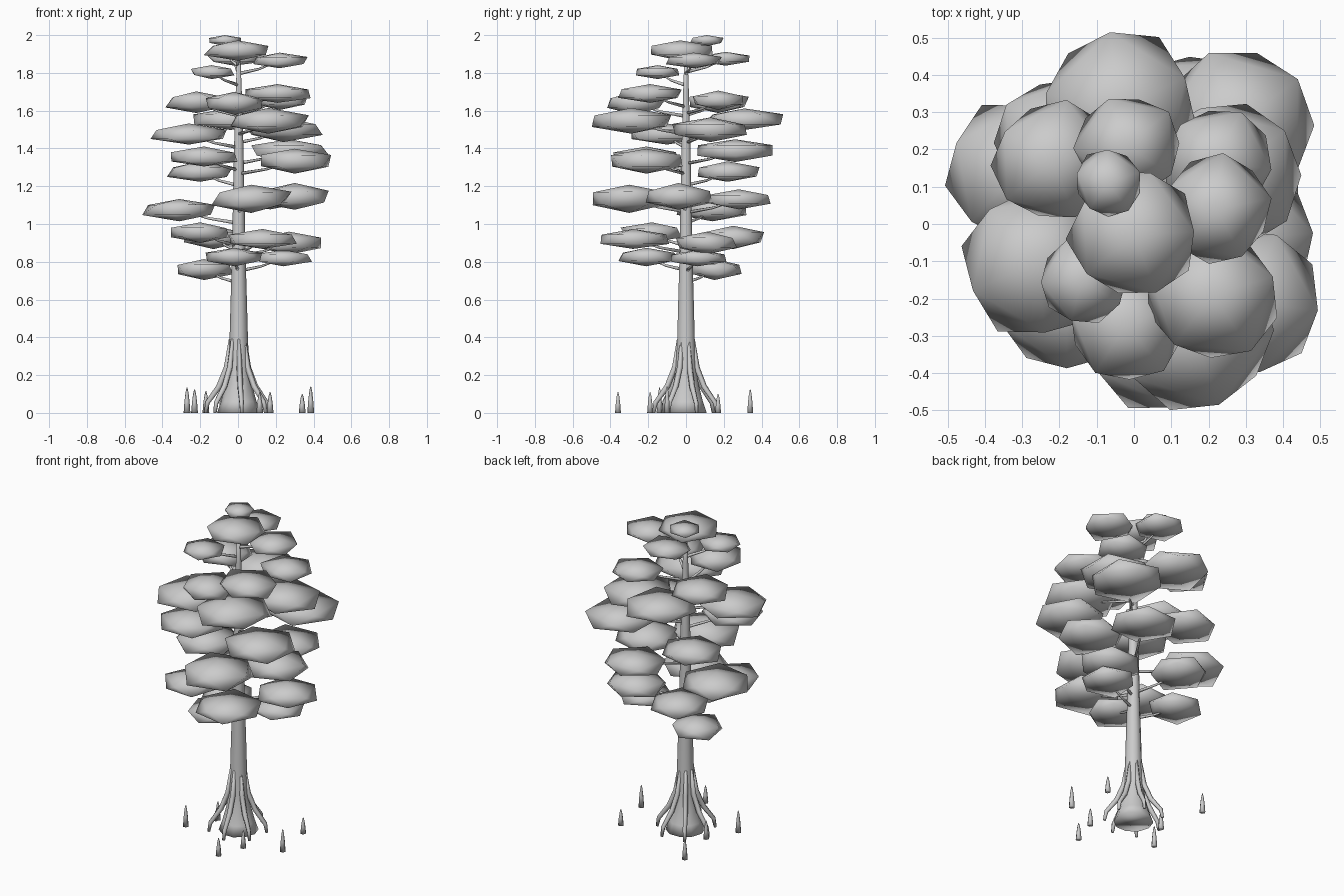
import bpy, bmesh, math, random
from mathutils import Vector, Matrix

if "Cube" in bpy.data.objects:
    bpy.data.objects.remove(bpy.data.objects["Cube"])

random.seed(11)


def finish(name, bm, smooth):
    """Turn a bmesh into a named object, smooth below the given angle."""
    bmesh.ops.recalc_face_normals(bm, faces=bm.faces)
    me = bpy.data.meshes.new(name)
    bm.to_mesh(me)
    bm.free()
    ob = bpy.data.objects.new(name, me)
    bpy.context.collection.objects.link(ob)
    bpy.ops.object.select_all(action='DESELECT')
    bpy.context.view_layer.objects.active = ob
    ob.select_set(True)
    bpy.ops.object.shade_smooth_by_angle(angle=math.radians(smooth))
    return ob


def loft(name, rings, smooth=180):
    """Skin a list of equal-length point rings and cap both ends."""
    bm = bmesh.new()
    rows = [[bm.verts.new(p) for p in ring] for ring in rings]
    n = len(rows[0])
    for a, b in zip(rows, rows[1:]):
        for i in range(n):
            j = (i + 1) % n
            bm.faces.new((a[i], a[j], b[j], b[i]))
    bm.faces.new(rows[0][::-1])
    bm.faces.new(rows[-1])
    return finish(name, bm, smooth)


def circle(c, r, n, rot=None):
    pts = [Vector((math.cos(t), math.sin(t), 0)) * r
           for t in (2 * math.pi * i / n for i in range(n))]
    return [Vector(c) + (rot @ p if rot else p) for p in pts]


def tube(name, path, radii, n=5):
    """Tapered tube along a short path."""
    path = [Vector(p) for p in path]
    rings = []
    for i, p in enumerate(path):
        d = path[min(i + 1, len(path) - 1)] - path[max(i - 1, 0)]
        rot = d.to_track_quat('Z', 'Y').to_matrix()
        rings.append(circle(p, radii[i], n, rot))
    return loft(name, rings)


# Trunk with a flared base
profile = [(0, .115), (.06, .094), (.15, .07), (.25, .056), (.38, .049), (.6, .043),
           (.8, .037), (1.1, .031), (1.4, .025), (1.7, .016), (1.91, .008)]
loft("trunk", [circle((.004, 0, z), r, 10) for z, r in profile])

# Stilt roots running down the flare and stepping out to the ground
for i in range(7):
    a = math.radians(225 + i * 360 / 7)
    path = [(r * math.cos(a), r * math.sin(a), z)
            for r, z in ((.04, .39), (.06, .24), (.10, .14), (.162, .055), (.172, 0))]
    tube(f"root_{i}", path, (.009, .016, .016, .013, .009))

# Root knees standing around the tree: x, y, height
for i, (x, y, h) in enumerate([(.34, .17, .10), (.385, -.10, .14), (.115, -.36, .11),
                               (-.27, -.14, .135), (-.17, .04, .115),
                               (.17, -.19, .11), (-.23, .34, .125)]):
    loft(f"knee_{i}", [circle((x, y, z * h), r, 6)
                       for z, r in ((0, .018), (.45, .0135), (.8, .008), (1, .002))])

# Foliage pads: x, y, z, radius, height
pads = [(-.07, .11, 1.972, .088, .055), (.0, -.03, 1.92, .17, .10),
        (.22, .04, 1.865, .14, .075), (-.02, .21, 1.875, .135, .07),
        (-.14, -.15, 1.805, .115, .07), (.21, -.19, 1.69, .175, .095),
        (-.22, .17, 1.645, .155, .11), (-.02, -.27, 1.64, .155, .11),
        (.22, .17, 1.655, .14, .09), (.16, -.29, 1.545, .21, .125),
        (-.04, .31, 1.555, .205, .11), (-.26, -.10, 1.475, .20, .10),
        (.24, .13, 1.50, .20, .115), (.27, .26, 1.39, .20, .11),
        (.30, -.21, 1.335, .19, .125), (-.18, -.21, 1.355, .18, .10),
        (-.20, .22, 1.275, .165, .10), (.07, -.30, 1.135, .20, .14),
        (.30, -.04, 1.145, .18, .13), (.17, .28, 1.13, .18, .10),
        (-.31, .14, 1.075, .19, .11), (-.20, -.18, .955, .155, .10),
        (-.13, .25, .93, .16, .11), (.13, -.28, .92, .18, .10),
        (.27, .11, .90, .17, .11), (-.18, .15, .76, .145, .10),
        (-.02, -.21, .825, .15, .09), (.24, .06, .82, .15, .08)]

for i, (x, y, z, r, h) in enumerate(pads):
    # Flattened, uneven, smooth-shaded icosahedron
    bm = bmesh.new()
    bmesh.ops.create_icosphere(bm, subdivisions=1, radius=1)
    spin = Matrix.Rotation(random.uniform(0, 6.28), 3, 'Z')
    for v in bm.verts:
        p = spin @ v.co.normalized() * random.uniform(.93, 1.07)
        v.co = Vector((x + p.x * r * 1.13, y + p.y * r * 1.13, z + p.z * h * .54))
    finish(f"foliage_{i}", bm, 180)

    # Branch reaching from the trunk into the pad
    d = Vector((x, y, 0))
    z0 = min(z - .07, 1.84)
    tube(f"branch_{i}", [(0, 0, z0), d * .5 + Vector((0, 0, z0 + .025)),
                         d * .9 + Vector((0, 0, z - .01))], (.010, .007, .004))
